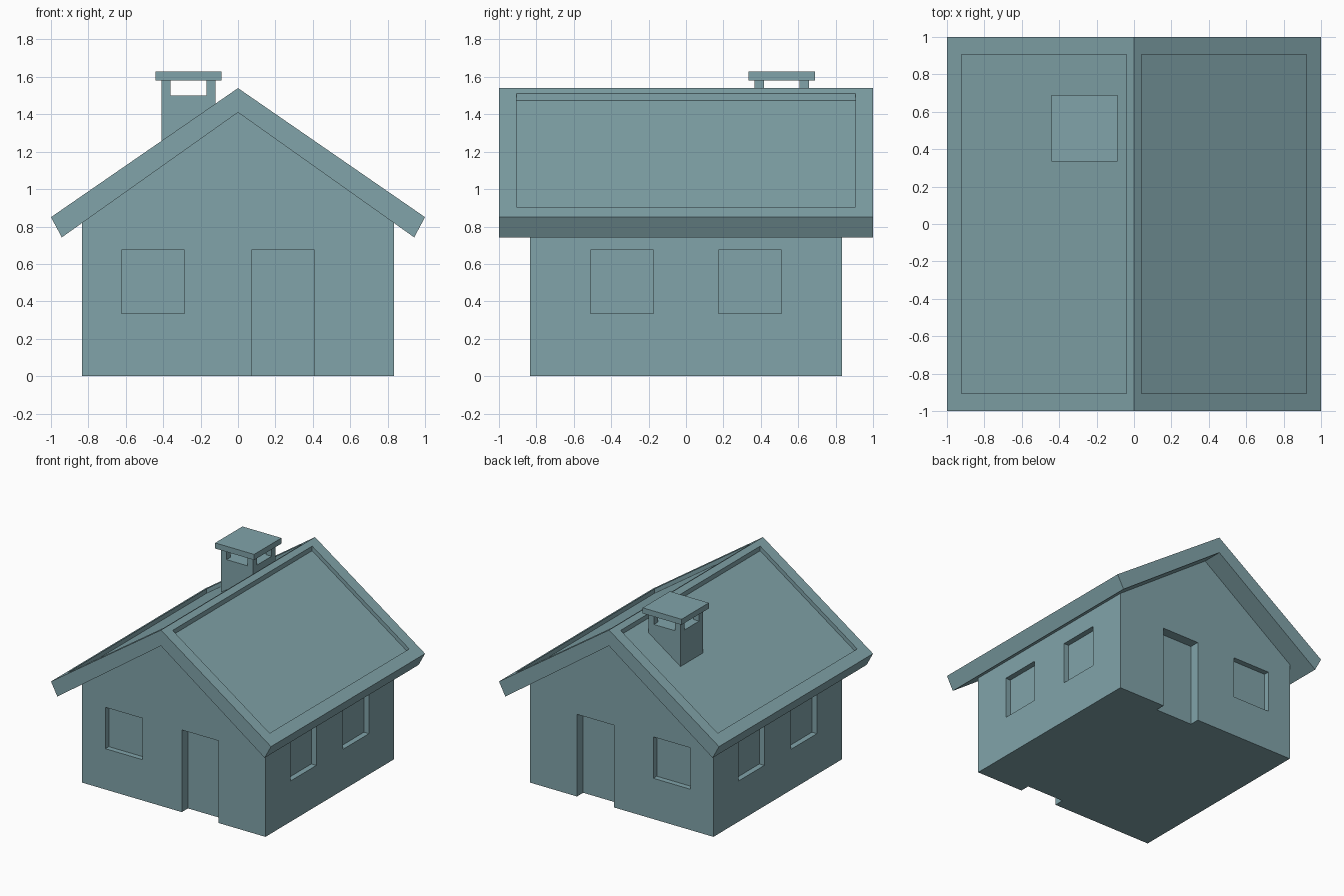
import bpy, bmesh

if "Cube" in bpy.data.objects:
    bpy.data.objects.remove(bpy.data.objects["Cube"])

# Muted teal for the whole house
teal = bpy.data.materials.new("teal")
teal.diffuse_color = (0.22, 0.37, 0.40, 1)
teal.use_nodes = True
teal.node_tree.nodes["Principled BSDF"].inputs["Base Color"].default_value = teal.diffuse_color

def add_prism(bm, profile, y0, y1):
    """Extrude an x-z profile from y0 to y1."""
    vs = [bm.verts.new((x, y0, z)) for x, z in profile]
    face = bm.faces.new(vs)
    ext = bmesh.ops.extrude_face_region(bm, geom=[face])['geom']
    top = [v for v in ext if isinstance(v, bmesh.types.BMVert)]
    bmesh.ops.translate(bm, verts=top, vec=(0, y1 - y0, 0))

def add_box(bm, x0, x1, y0, y1, z0, z1):
    add_prism(bm, [(x0, z0), (x1, z0), (x1, z1), (x0, z1)], y0, y1)

def finish(bm, name):
    bmesh.ops.recalc_face_normals(bm, faces=bm.faces)
    mesh = bpy.data.meshes.new(name)
    bm.to_mesh(mesh)
    bm.free()
    mesh.materials.append(teal)
    obj = bpy.data.objects.new(name, mesh)
    bpy.context.collection.objects.link(obj)
    return obj

def carve(obj, cutter):
    """Subtract the cutter, bake the result and remove the cutter."""
    cutter.hide_render = True
    mod = obj.modifiers.new("recesses", 'BOOLEAN')
    mod.operation = 'DIFFERENCE'
    mod.solver = 'EXACT'
    mod.object = cutter
    bpy.context.view_layer.objects.active = obj
    bpy.ops.object.modifier_apply(modifier=mod.name)
    bpy.data.objects.remove(cutter)

W = 0.833           # half width of the walls
WIN, DOOR = 0.045, 0.08   # recess depths
SILL, HEAD = 0.335, 0.675

# Gabled walls, reaching slightly into the roof
bm = bmesh.new()
add_prism(bm, [(-W, 0), (W, 0), (W, 0.85), (0, 1.44), (-W, 0.85)], -W, W)
walls = finish(bm, "walls")

# Door and window recesses, the same on opposite sides
bm = bmesh.new()
for s in (-1, 1):
    add_box(bm, 0.072, 0.408, s * (W - DOOR), s * (W + 0.1), -0.1, HEAD)
    add_box(bm, -0.622, -0.286, s * (W - WIN), s * (W + 0.1), SILL, HEAD)
    for t in (-1, 1):
        ys = sorted((t * 0.173, t * 0.51))
        add_box(bm, s * (W - WIN), s * (W + 0.1), *ys, SILL, HEAD)
carve(walls, finish(bm, "opening_cutter"))

# Roof shell
bm = bmesh.new()
add_prism(bm, [(0, 1.54), (1, 0.85), (0.942, 0.742), (0, 1.41),
               (-0.942, 0.742), (-1, 0.85)], -1, 1)
roof = finish(bm, "roof")

# Sunken panel on each slope
bm = bmesh.new()
slope = lambda x, dz: 1.54 - 0.69 * x + dz
for s in (-1, 1):
    a, b = 0.04, 0.922
    add_prism(bm, [(s * a, slope(a, -0.038)), (s * b, slope(b, -0.038)),
                   (s * b, slope(b, 0.2)), (s * a, slope(a, 0.2))], -0.906, 0.906)
carve(roof, finish(bm, "panel_cutter"))

# Chimney: shaft, four corner posts and a cap
CX, CY, R, GAP = -0.265, 0.512, 0.145, 0.096
bm = bmesh.new()
add_box(bm, CX - R, CX + R, CY - R, CY + R, 1.19, 1.5)
finish(bm, "chimney_shaft")
bm = bmesh.new()
for s in (-1, 1):
    for t in (-1, 1):
        add_box(bm, CX + s * GAP, CX + s * R, CY + t * GAP, CY + t * R, 1.5, 1.585)
finish(bm, "chimney_posts")
bm = bmesh.new()
add_box(bm, CX - 0.177, CX + 0.177, CY - 0.177, CY + 0.177, 1.582, 1.628)
finish(bm, "chimney_cap")
